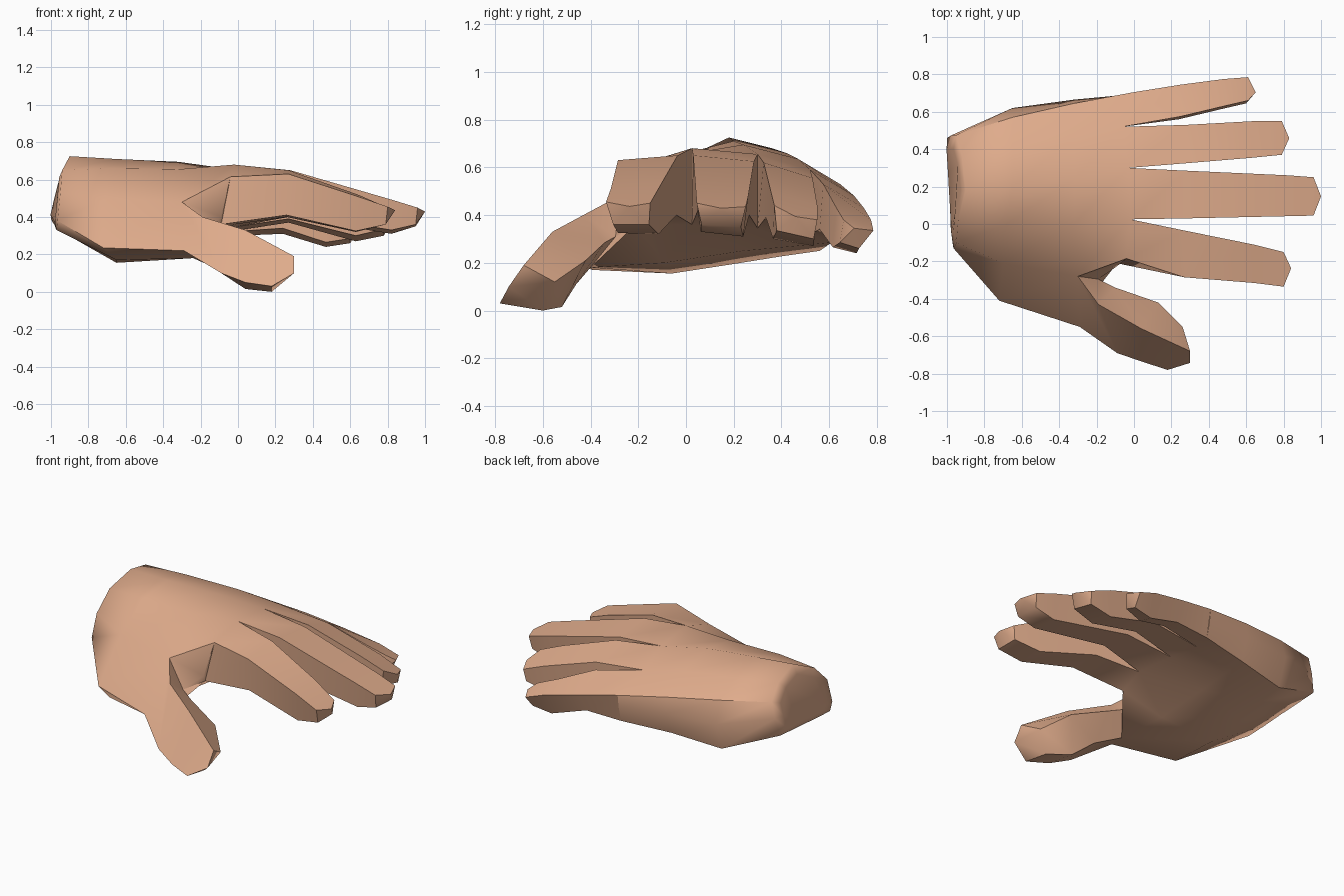
import bpy, bmesh, math
from mathutils import Vector

if "Cube" in bpy.data.objects:
    bpy.data.objects.remove(bpy.data.objects["Cube"])

skin = bpy.data.materials.new("warm_skin")
skin.diffuse_color = (0.74, 0.41, 0.26, 1)
skin.use_nodes = True
skin.node_tree.nodes["Principled BSDF"].inputs["Base Color"].default_value = skin.diffuse_color


def finish(bm, name):
    bmesh.ops.recalc_face_normals(bm, faces=bm.faces)
    mesh = bpy.data.meshes.new(name)
    bm.to_mesh(mesh)
    bm.free()
    obj = bpy.data.objects.new(name, mesh)
    bpy.context.collection.objects.link(obj)
    mesh.materials.append(skin)
    bpy.ops.object.select_all(action='DESELECT')
    obj.select_set(True)
    bpy.context.view_layer.objects.active = obj
    bpy.ops.object.shade_smooth_by_angle(angle=math.radians(42))
    # Keep the rounded wrist end soft
    for e in mesh.edges:
        if all(mesh.vertices[v].co.x < -.88 for v in e.vertices):
            e.use_edge_sharp = False


def ring(bm, points):
    return [bm.verts.new(p) for p in points]


def bridge(bm, a, b, skip=0):
    n = len(a)
    for i in range(n - skip):
        j = (i + 1) % n
        bm.faces.new((a[i], a[j], b[j], b[i]))


def pointed_cap(bm, loop, bulge):
    # Fan to a point slightly in front of the last section
    mid = sum((v.co for v in loop), Vector()) / len(loop)
    tip = bm.verts.new(mid + Vector(bulge))
    for i in range(len(loop)):
        bm.faces.new((loop[i], loop[(i + 1) % len(loop)], tip))


# Palm sections: 5 points over the back, outer side, 5 points under, thumb side
wrist = [(-.95, -.10, .53), (-.94, .02, .65), (-.90, .18, .725), (-.92, .36, .68), (-.95, .475, .60),
         (-.975, .475, .50),
         (-1.0, .46, .39), (-.99, .30, .37), (-.98, .18, .355), (-.975, .04, .34), (-.97, -.10, .33),
         (-.965, -.13, .38)]
heel = [(-.70, -.21, .50), (-.68, 0, .66), (-.65, .20, .71), (-.65, .42, .66), (-.65, .57, .57),
        (-.65, .62, .43),
        (-.65, .56, .25), (-.65, .40, .227), (-.65, .20, .195), (-.65, -.06, .155), (-.65, -.39, .17),
        (-.72, -.41, .235)]
middle = [(-.30, -.28, .48), (-.32, 0, .655), (-.32, .24, .695), (-.32, .47, .635), (-.32, .645, .53),
          (-.32, .665, .43),
          (-.32, .61, .285), (-.32, .46, .27), (-.32, .24, .25), (-.29, -.09, .20), (-.24, -.40, .18),
          (-.29, -.55, .22)]
knuckles = [(-.04, -.185, .615), (-.02, .025, .68), (-.03, .30, .655), (-.06, .52, .59), (0, .705, .48),
            (0, .695, .40),
            (0, .67, .30), (-.06, .52, .32), (-.03, .30, .345), (-.02, .025, .36), (-.09, -.21, .36),
            (-.09, -.225, .40)]

bm = bmesh.new()
rings = [ring(bm, r) for r in (wrist, heel, middle, knuckles)]
bridge(bm, rings[0], rings[1])
bridge(bm, rings[1], rings[2])
bridge(bm, rings[2], rings[3], skip=2)

# Wrist end, slightly domed
centre = sum((v.co for v in rings[0]), Vector()) / 12
inner = ring(bm, [centre.lerp(v.co, .75) + Vector((-.012, 0, 0)) for v in rings[0]])
bridge(bm, rings[0], inner)
bm.faces.new(inner)

# Web of skin between thumb and first finger
mid, base = rings[2], rings[3]
web = bm.verts.new((-.19, -.295, .31))
bm.faces.new((mid[0], base[11], base[0]))
bm.faces.new((mid[0], web, base[11]))
bm.faces.new((web, mid[10], base[10]))
bm.faces.new((web, base[10], base[11]))

# Close the side corners so every finger starts from four points
bm.faces.new((base[4], base[5], base[6]))
bm.faces.new((base[10], base[11], base[0]))

# Finger sections: x, y low, y high, top z low/high, bottom z low/high
fingers = [
    [(.27, -.285, -.035, .63, .65, .41, .40), (.64, -.315, -.11, .51, .52, .325, .32),
     (.80, -.335, -.15, .455, .45, .36, .36)],
    [(.28, .03, .285, .65, .625, .42, .40), (.83, .042, .26, .49, .475, .33, .31),
     (.96, .045, .25, .45, .435, .36, .35)],
    [(.28, .325, .53, .62, .555, .39, .37), (.64, .355, .55, .50, .44, .30, .27),
     (.79, .37, .55, .44, .38, .335, .30)],
    [(.25, .575, .745, .53, .43, .34, .31), (.48, .63, .775, .43, .38, .265, .24),
     (.61, .66, .785, .38, .335, .285, .26)],
]
# Sideways shift of the underside edges gives each finger its roll
roll = [(.03, -.005), (.02, -.02), (.01, -.015), (-.015, -.06)]
for i, sections in enumerate(fingers):
    loop = [base[i], base[i + 1], base[9 - i], base[10 - i]]
    a, b = roll[i]
    for x, lo, hi, tl, th, bl, bh in sections:
        nxt = ring(bm, [(x, lo, tl), (x, hi, th), (x - .01, hi + b, bh), (x - .01, lo + a, bl)])
        bridge(bm, loop, nxt)
        loop = nxt
    pointed_cap(bm, loop, (.045, 0, .03))

# Thumb sections: top ridge, outer bottom, inner bottom, inner top
thumb = [
    [(-.19, -.43, .40), (-.09, -.69, .10), (-.08, -.46, .11), (-.10, -.34, .285)],
    [(.04, -.56, .33), (.04, -.735, .05), (.04, -.52, .015), (.13, -.42, .21)],
    [(.30, -.68, .19), (.18, -.78, .03), (.18, -.60, .0), (.26, -.55, .12)],
]
loop = [mid[0], mid[11], mid[10], web]
for section in thumb:
    nxt = ring(bm, section)
    bridge(bm, loop, nxt)
    loop = nxt
pointed_cap(bm, loop, (.07, -.09, .015))
finish(bm, "hand")
